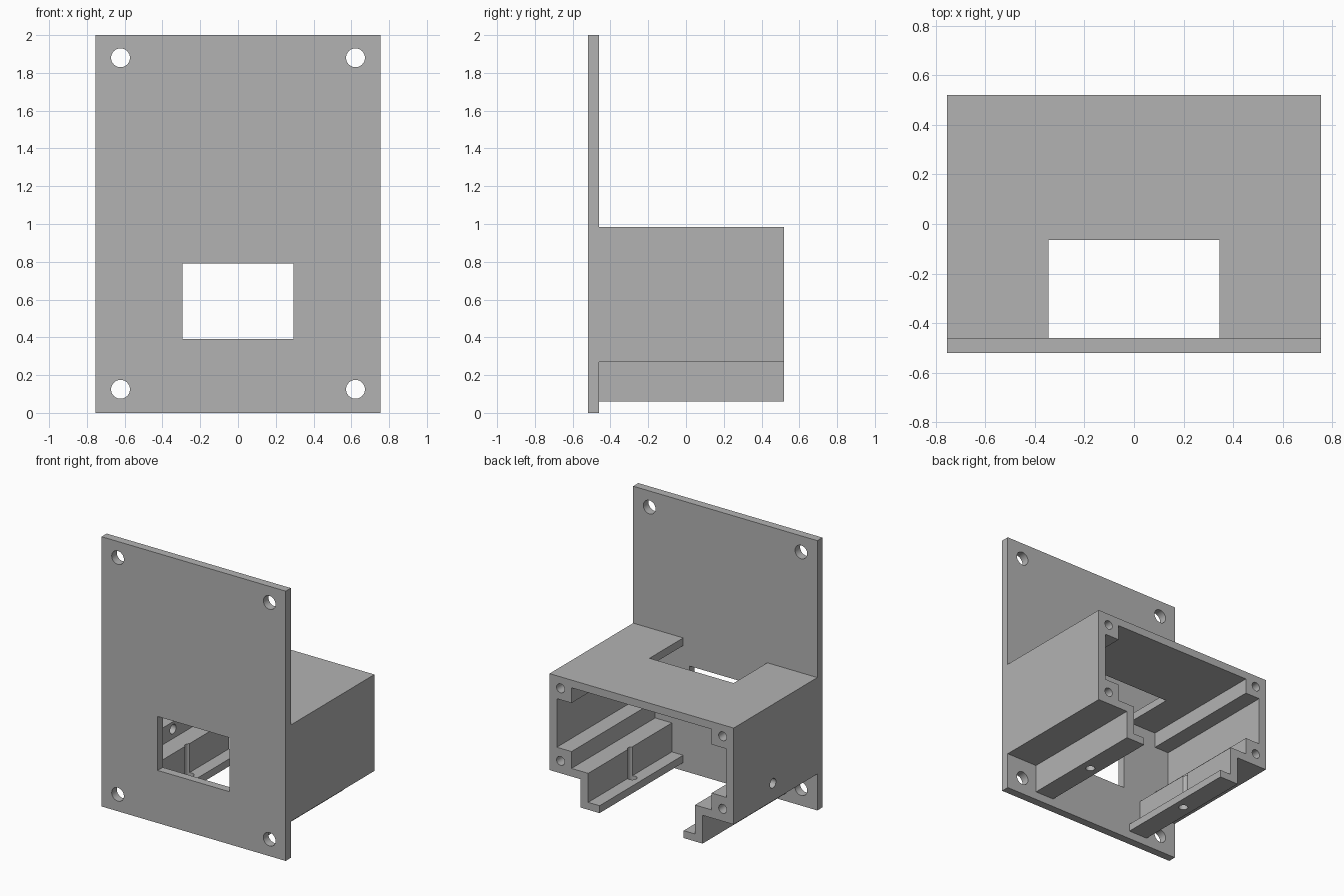
import bpy, bmesh
from math import pi
from mathutils import Matrix, Vector

cube = bpy.data.objects.get("Cube")
if cube:
    bpy.data.objects.remove(cube, do_unlink=True)

grey = bpy.data.materials.new("plain grey")
grey.use_nodes = True
colour = (0.45, 0.45, 0.45, 1)
grey.diffuse_color = colour
grey.node_tree.nodes["Principled BSDF"].inputs["Base Color"].default_value = colour

HALF = 0.755                      # half width of plate and housing
FRONT, JOIN, BACK = -0.52, -0.46, 0.52
TURN = {"x": Matrix.Rotation(pi / 2, 4, "Y"),
        "y": Matrix.Rotation(pi / 2, 4, "X"),
        "z": Matrix.Identity(4)}


def add_box(bm, low, high):
    low, high = Vector(low), Vector(high)
    bmesh.ops.create_cube(bm, size=1, matrix=Matrix.Translation((low + high) / 2)
                          @ Matrix.Diagonal((*(high - low), 1)))


def add_rod(bm, centre, radius, length, axis):
    bmesh.ops.create_cone(bm, cap_ends=True, segments=32, radius1=radius,
                          radius2=radius, depth=length,
                          matrix=Matrix.Translation(centre) @ TURN[axis])


def make_object(name, bm):
    bmesh.ops.recalc_face_normals(bm, faces=bm.faces)
    mesh = bpy.data.meshes.new(name)
    bm.to_mesh(mesh)
    bm.free()
    mesh.materials.append(grey)
    obj = bpy.data.objects.new(name, mesh)
    bpy.context.collection.objects.link(obj)
    return obj


def cut(obj, bm):
    """Subtract the shapes in bm, then smooth the round holes."""
    cutter = make_object("cutter", bm)
    cutter.hide_render = True
    mod = obj.modifiers.new("cut", "BOOLEAN")
    mod.operation, mod.solver, mod.object = "DIFFERENCE", "EXACT", cutter
    bpy.ops.object.select_all(action="DESELECT")
    obj.select_set(True)
    bpy.context.view_layer.objects.active = obj
    bpy.ops.object.modifier_apply(modifier=mod.name)
    bpy.data.objects.remove(cutter, do_unlink=True)
    bpy.ops.object.shade_smooth_by_angle(angle=pi / 6)


# Front plate with a window and four mounting holes
bm = bmesh.new()
add_box(bm, (-HALF, FRONT, 0), (HALF, JOIN, 2))
plate = make_object("front_plate", bm)

bm = bmesh.new()
add_box(bm, (-0.295, -0.6, 0.39), (0.295, -0.4, 0.79))
for side in (-1, 1):
    for z in (0.125, 1.88):
        add_rod(bm, (side * 0.622, -0.49, z), 0.05, 0.2, "y")
cut(plate, bm)

# Housing: stepped half profile (x, z), mirrored and run from the plate to the back
half = [(HALF, 0.985), (HALF, 0.27), (0.5, 0.27), (0.5, 0.06), (0.345, 0.06),
        (0.345, 0.115), (0.438, 0.115), (0.438, 0.33), (0.575, 0.33),
        (0.575, 0.455), (0.695, 0.455), (0.695, 0.815), (0.575, 0.815),
        (0.575, 0.928)]
profile = half + [(-x, z) for x, z in reversed(half)]
bm = bmesh.new()
face = bm.faces.new([bm.verts.new((x, JOIN, z)) for x, z in profile])
run = bmesh.ops.extrude_face_region(bm, geom=[face])["geom"]
bmesh.ops.translate(bm, vec=(0, BACK - JOIN, 0),
                    verts=[v for v in run if isinstance(v, bmesh.types.BMVert)])
housing = make_object("housing", bm)

# Roof notch, screw holes, grooves through the lips and one side hole
bm = bmesh.new()
add_box(bm, (-0.345, -0.6, 0.87), (0.345, -0.065, 1.1))
for side in (-1, 1):
    for z in (0.362, 0.9):
        add_rod(bm, (side * 0.665, BACK, z), 0.033, 0.6, "y")
    add_rod(bm, (side * 0.42, 0.03, 0.25), 0.032, 0.5, "z")
add_rod(bm, (-0.66, 0.06, 0.4), 0.035, 0.3, "x")
cut(housing, bm)
